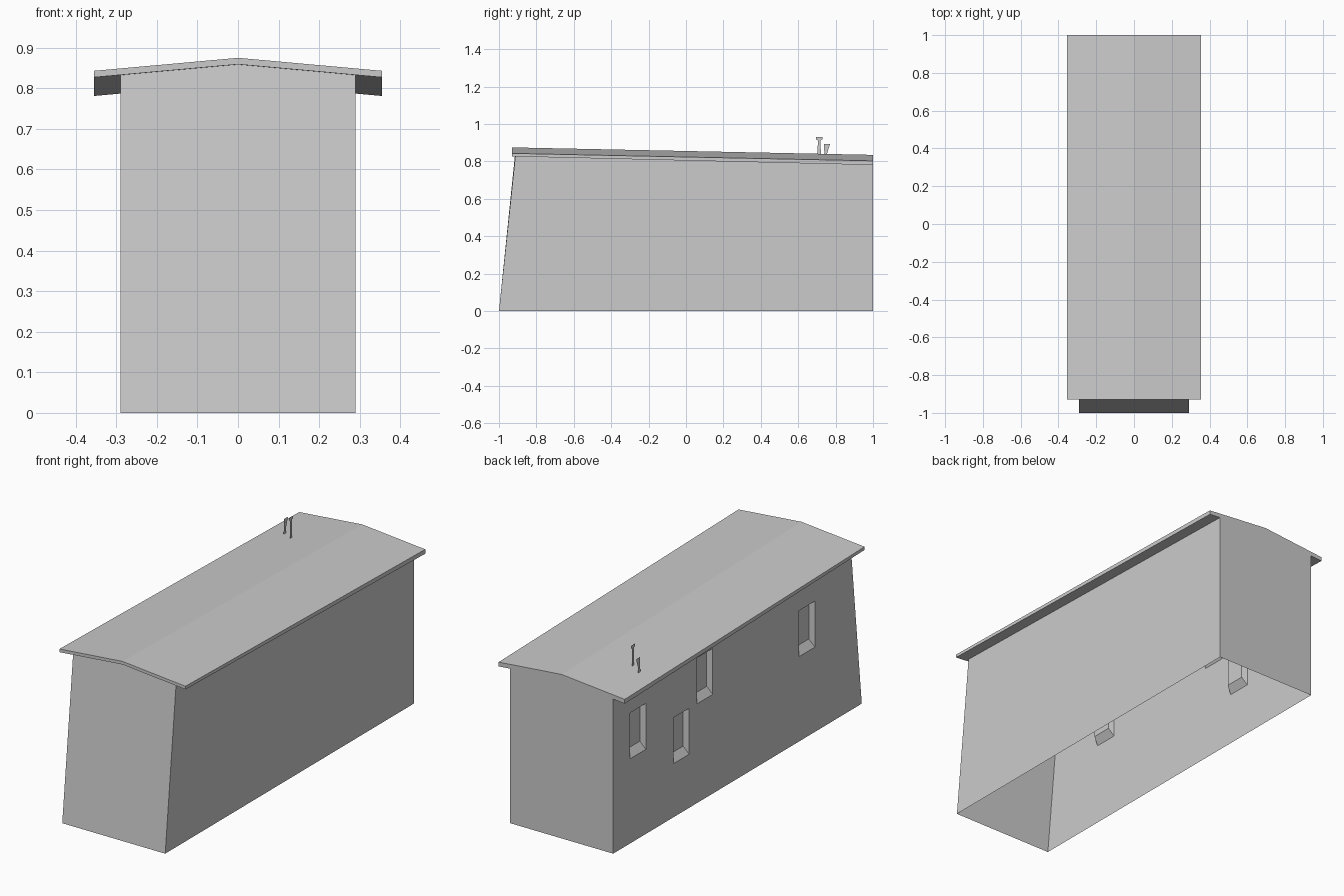
import bpy
import bmesh

if "Cube" in bpy.data.objects:
    bpy.data.objects.remove(bpy.data.objects["Cube"])


def add_object(name, bm):
    """Turn a bmesh into a named object with outward normals."""
    bmesh.ops.recalc_face_normals(bm, faces=bm.faces[:])
    mesh = bpy.data.meshes.new(name)
    bm.to_mesh(mesh)
    bm.free()
    obj = bpy.data.objects.new(name, mesh)
    bpy.context.collection.objects.link(obj)
    return obj


def loft(bm, start, end):
    """Closed prism between two matching outlines."""
    a = [bm.verts.new(p) for p in start]
    b = [bm.verts.new(p) for p in end]
    n = len(a)
    for i in range(n):
        j = (i + 1) % n
        bm.faces.new((a[i], a[j], b[j], b[i]))
    bm.faces.new(a)
    bm.faces.new(b[::-1])


W, EAVE = 0.29, 0.355            # half widths of walls and roof
FRONT, BACK = -0.93, 1.0         # roof ends


def underside(x, y):
    """Height of the roof underside, which falls towards the back."""
    t = (y - FRONT) / (BACK - FRONT)
    return 0.859 - 0.046 * t - 0.032 * abs(x) / EAVE


# Roof: shallow gabled slab sloping down to the back
def roof_outline(y, ridge):
    top = [(-EAVE, y, ridge - 0.032), (0, y, ridge), (EAVE, y, ridge - 0.032)]
    return top + [(x, y, underside(x, y)) for x in (EAVE, 0, -EAVE)]


bm = bmesh.new()
loft(bm, roof_outline(FRONT, 0.875), roof_outline(BACK, 0.835))
add_object("roof", bm)


# Walls: gabled box with a leaning front
def wall_outline(y_foot, y_top):
    foot = [(-W, y_foot, 0), (W, y_foot, 0)]
    return foot + [(x, y_top, underside(x, y_top)) for x in (W, 0, -W)]


bm = bmesh.new()
loft(bm, wall_outline(-1.0, -0.912), wall_outline(1.0, 1.0))
walls = add_object("walls", bm)

# Window niches in the left wall: splayed sides and a sloping sill
DEPTH, SPLAY, SILL = 0.027, 0.010, 0.038
WIN_W, WIN_H = 0.126, 0.234
bm = bmesh.new()
for y, z in ((0.80, 0.431), (0.452, 0.273), (0.262, 0.505), (-0.56, 0.432)):
    rings = []
    for s in (-1, 1):            # outside and inside the wall plane
        x, h = -W + s * DEPTH, WIN_W / 2 - s * SPLAY
        low, high = z + s * SILL, z + WIN_H
        rings.append([(x, y - h, low), (x, y + h, low),
                      (x, y + h, high), (x, y - h, high)])
    loft(bm, *rings)
cutter = add_object("window_cutter", bm)
cutter.hide_render = True

mod = walls.modifiers.new("windows", 'BOOLEAN')
mod.operation = 'DIFFERENCE'
mod.solver = 'EXACT'
mod.object = cutter
bpy.context.view_layer.objects.active = walls
bpy.ops.object.modifier_apply(modifier=mod.name)
bpy.data.objects.remove(cutter)

# Open the walls at the ground and beneath the roof
bm = bmesh.new()
bm.from_mesh(walls.data)
caps = [f for f in bm.faces if abs(f.normal.z) > 0.9
        and not 0.01 < f.calc_center_median().z < 0.77]
bmesh.ops.delete(bm, geom=caps, context='FACES')
bm.to_mesh(walls.data)
bm.free()


# Roof vents: flat cut-out shapes standing along the roof
def add_vent(name, x, outline):
    bm = bmesh.new()
    bm.faces.new([bm.verts.new((x, y, z)) for y, z in outline])
    add_object(name, bm)


add_vent("tall_vent", -0.20, [
    (0.703, 0.82), (0.722, 0.82), (0.719, 0.912), (0.730, 0.919),
    (0.730, 0.930), (0.694, 0.930), (0.694, 0.919), (0.705, 0.912)])
add_vent("short_vent", -0.258, [
    (0.732, 0.814), (0.755, 0.814), (0.755, 0.845), (0.770, 0.893),
    (0.737, 0.893), (0.740, 0.845)])
